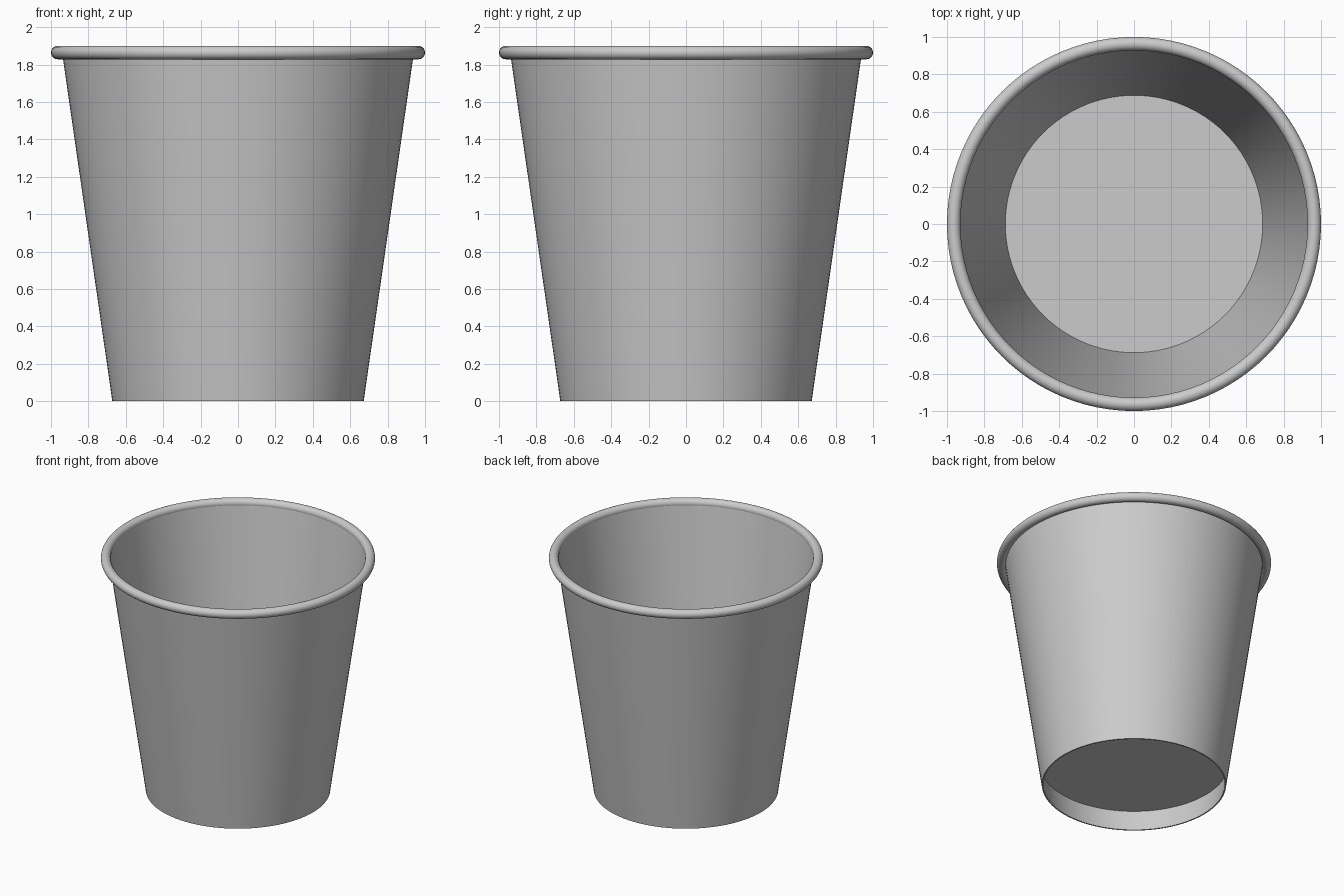
import bpy, math

if "Cube" in bpy.data.objects:
    bpy.data.objects.remove(bpy.data.objects["Cube"])

SEG = 96

def lathe(name, profile, closed=True):
    """Revolve an (r, z) profile around z; r = 0 points become poles."""
    verts, faces, rings = [], [], []
    for r, z in profile:
        if r == 0:
            verts.append((0, 0, z))
            rings.append([len(verts) - 1] * SEG)
        else:
            start = len(verts)
            for i in range(SEG):
                a = 2 * math.pi * i / SEG
                verts.append((r * math.cos(a), r * math.sin(a), z))
            rings.append(list(range(start, start + SEG)))
    n = len(rings)
    for k in range(n if closed else n - 1):
        lo, hi = rings[k], rings[(k + 1) % n]
        for i in range(SEG):
            j = (i + 1) % SEG
            face = list(dict.fromkeys((lo[i], lo[j], hi[j], hi[i])))
            if len(face) > 2:
                faces.append(face)
    mesh = bpy.data.meshes.new(name)
    mesh.from_pydata(verts, [], faces)
    obj = bpy.data.objects.new(name, mesh)
    bpy.context.collection.objects.link(obj)
    bpy.ops.object.select_all(action='DESELECT')
    obj.select_set(True)
    bpy.context.view_layer.objects.active = obj
    bpy.ops.object.shade_smooth_by_angle(angle=math.radians(35))
    return obj

# Thin tapered wall, its lower edge forming a skirt below the floor
lathe("cup_wall", [(0.672, 0), (0.94, 1.86), (0.93, 1.86), (0.662, 0)])

# Recessed floor
lathe("cup_floor", [(0, 0.17), (0.69, 0.17), (0.69, 0.18), (0, 0.18)], closed=False)

# Rolled rim
rim = [(0.964 + 0.036 * math.cos(t), 1.864 + 0.036 * math.sin(t))
       for t in (2 * math.pi * i / 20 for i in range(20))]
lathe("rolled_rim", rim)
